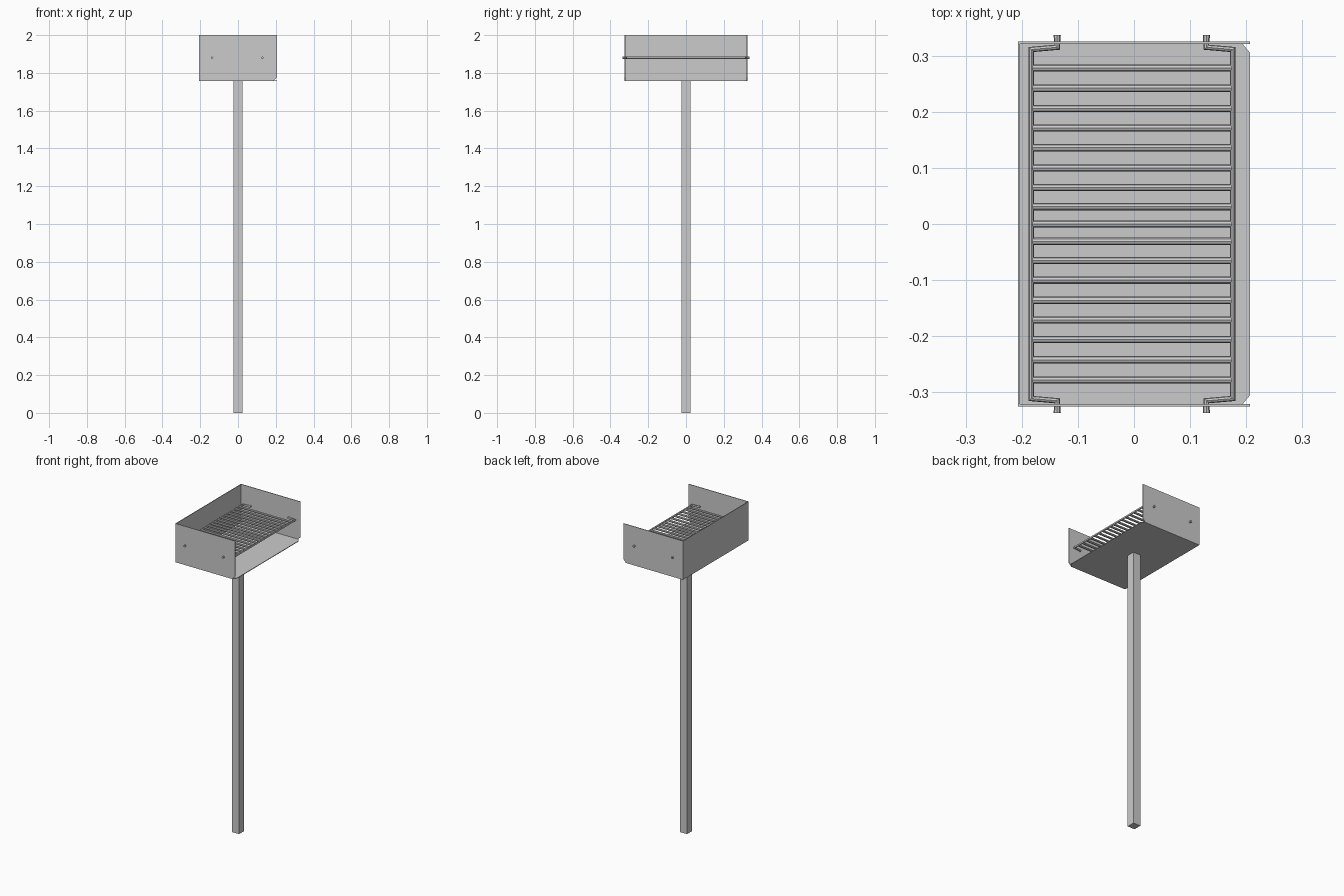
import bpy, bmesh
from mathutils import Vector

if "Cube" in bpy.data.objects:
    bpy.data.objects.remove(bpy.data.objects["Cube"])


def finish(name, bm):
    bmesh.ops.recalc_face_normals(bm, faces=bm.faces)
    mesh = bpy.data.meshes.new(name)
    bm.to_mesh(mesh)
    bm.free()
    obj = bpy.data.objects.new(name, mesh)
    bpy.context.collection.objects.link(obj)
    return obj


def plate(name, points, extrude):
    """Flat outline extruded along a vector."""
    bm = bmesh.new()
    face = bm.faces.new([bm.verts.new(p) for p in points])
    res = bmesh.ops.extrude_face_region(bm, geom=[face], use_keep_orig=True)
    verts = [g for g in res["geom"] if isinstance(g, bmesh.types.BMVert)]
    bmesh.ops.translate(bm, verts=verts, vec=Vector(extrude))
    return finish(name, bm)


def box(name, lo, hi):
    (x0, y0, z0), (x1, y1, z1) = lo, hi
    return plate(name, [(x0, y0, z0), (x1, y0, z0), (x1, y1, z0), (x0, y1, z0)],
                 (0, 0, z1 - z0))


def rod(name, points, radius):
    """Eight-sided bar along a path."""
    cu = bpy.data.curves.new(name, "CURVE")
    cu.dimensions = "3D"
    cu.bevel_depth = radius
    cu.bevel_resolution = 2
    cu.use_fill_caps = True
    sp = cu.splines.new("POLY")
    sp.points.add(len(points) - 1)
    for p, co in zip(sp.points, points):
        p.co = (*co, 1)
    obj = bpy.data.objects.new(name, cu)
    bpy.context.collection.objects.link(obj)
    for o in bpy.context.selected_objects:
        o.select_set(False)
    obj.select_set(True)
    bpy.context.view_layer.objects.active = obj
    bpy.ops.object.convert(target="MESH")
    bpy.ops.object.shade_smooth_by_angle()


T = 0.004             # sheet thickness
X, Y = 0.207, 0.325   # tray half sizes
Z0, Z1 = 1.757, 2.0   # tray bottom and top
ZG, R = 1.88, 0.0065  # grate height and rod radius

# Post
box("post", (-0.025, -0.025, 0), (0.025, 0.025, Z0))

# Tray: floor with clipped open corners, back wall, two side walls
plate("tray_floor", [(-X, -Y, Z0), (0.19, -Y, Z0), (X, -0.305, Z0),
                     (X, 0.305, Z0), (0.19, Y, Z0), (-X, Y, Z0)], (0, 0, T))
box("back_wall", (-X, -Y, Z0), (-X + T, Y, Z1))
for s, label in ((-1, "front"), (1, "rear")):
    y = s * Y
    plate(label + "_side_wall", [(-X, y, Z0), (0.187, y, Z0), (X, y, Z0 + 0.02),
                                 (X, y, Z1), (-X, y, Z1)], (0, -s * T, 0))

# Grate frame rods, bent inward and passing through the side walls as pins
for label, x, xp in (("back", -0.183, -0.137), ("open", 0.176, 0.129)):
    half = [(xp, 0.337), (xp, 0.315), (x, 0.311)]
    path = half + [(px, -py) for px, py in reversed(half)]
    rod(label + "_grate_rod", [(px, py, ZG) for px, py in path], R)

# Grate cross bars
for i, y in enumerate((0, 0.031, 0.065, 0.1, 0.136, 0.171, 0.206, 0.242, 0.278)):
    for s in ((1,) if y == 0 else (1, -1)):
        rod("grate_bar", [(-0.181, s * y, ZG), (0.174, s * y, ZG)], R)
